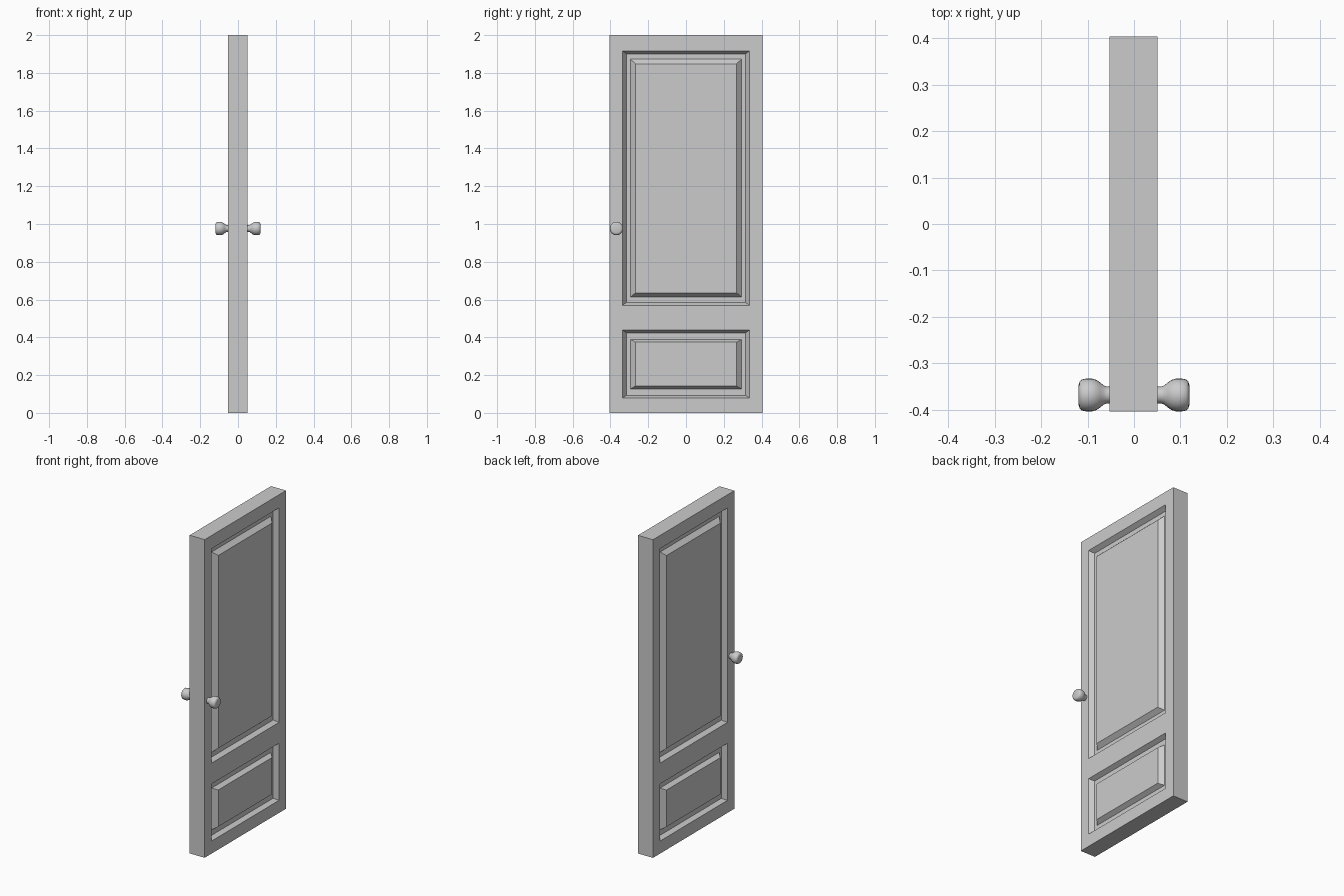
import bpy, bmesh, math

if "Cube" in bpy.data.objects:
    bpy.data.objects.remove(bpy.data.objects["Cube"])

X_MID, HALF_T, HALF_W, HEIGHT = -0.001, 0.052, 0.404, 2.0
DEPTH = 0.028
# Nested panel rings: (half width, bottom z, top z, depth below face)
UPPER = [(0.336, 0.569, 1.917, 0), (0.316, 0.584, 1.900, DEPTH),
         (0.294, 0.614, 1.873, DEPTH), (0.267, 0.636, 1.848, 0.001)]
LOWER = [(0.336, 0.079, 0.438, 0), (0.316, 0.092, 0.424, DEPTH),
         (0.294, 0.127, 0.389, DEPTH), (0.267, 0.143, 0.374, 0.001)]


def finish(bm, name):
    bmesh.ops.remove_doubles(bm, verts=bm.verts, dist=1e-5)
    bmesh.ops.recalc_face_normals(bm, faces=bm.faces)
    mesh = bpy.data.meshes.new(name)
    bm.to_mesh(mesh)
    bm.free()
    obj = bpy.data.objects.new(name, mesh)
    bpy.context.collection.objects.link(obj)
    return obj


def rect(bm, x, half, z0, z1):
    return [bm.verts.new((x, y, z)) for y, z in
            ((-half, z0), (half, z0), (half, z1), (-half, z1))]


# Door slab with sunken mouldings and raised panels on both faces
bm = bmesh.new()
outers = []
for side in (-1, 1):
    face_x = X_MID + side * HALF_T
    outer = rect(bm, face_x, HALF_W, 0, HEIGHT)
    outers.append(outer)
    openings = []
    for panel in (LOWER, UPPER):
        rings = [rect(bm, face_x - side * d, h, z0, z1) for h, z0, z1, d in panel]
        for a, b in zip(rings, rings[1:]):
            for i in range(4):
                j = (i + 1) % 4
                bm.faces.new((a[i], a[j], b[j], b[i]))
        bm.faces.new(rings[-1])
        openings.append(rings[0])
    lo, up = openings
    # Rails and stiles around the two openings
    bm.faces.new((outer[0], outer[1], lo[1], lo[0]))
    bm.faces.new((lo[3], lo[2], up[1], up[0]))
    bm.faces.new((up[3], up[2], outer[2], outer[3]))
    bm.faces.new((outer[0], lo[0], lo[3], up[0], up[3], outer[3]))
    bm.faces.new((outer[1], outer[2], up[2], up[1], lo[2], lo[1]))
# Slab edges
for i in range(4):
    j = (i + 1) % 4
    bm.faces.new((outers[0][i], outers[0][j], outers[1][j], outers[1][i]))
finish(bm, "door_slab")

# Door knobs: lathed profile of (distance from centre, radius)
PROFILE = [(0.045, 0), (0.045, 0.018), (0.058, 0.018), (0.065, 0.0205),
           (0.073, 0.027), (0.081, 0.0325), (0.091, 0.0355), (0.102, 0.0355),
           (0.112, 0.0335), (0.117, 0.029), (0.119, 0.022), (0.119, 0)]
for side, name in ((-1, "knob_left"), (1, "knob_right")):
    bm = bmesh.new()
    verts = [bm.verts.new((side * x, -0.368 + r, 0.976)) for x, r in PROFILE]
    edges = [bm.edges.new(pair) for pair in zip(verts, verts[1:])]
    bmesh.ops.spin(bm, geom=verts + edges, cent=(0, -0.368, 0.976), axis=(1, 0, 0),
                   angle=math.tau, steps=24, use_merge=True)
    knob = finish(bm, name)
    bpy.ops.object.select_all(action='DESELECT')
    knob.select_set(True)
    bpy.context.view_layer.objects.active = knob
    bpy.ops.object.shade_smooth_by_angle(angle=math.radians(40))
